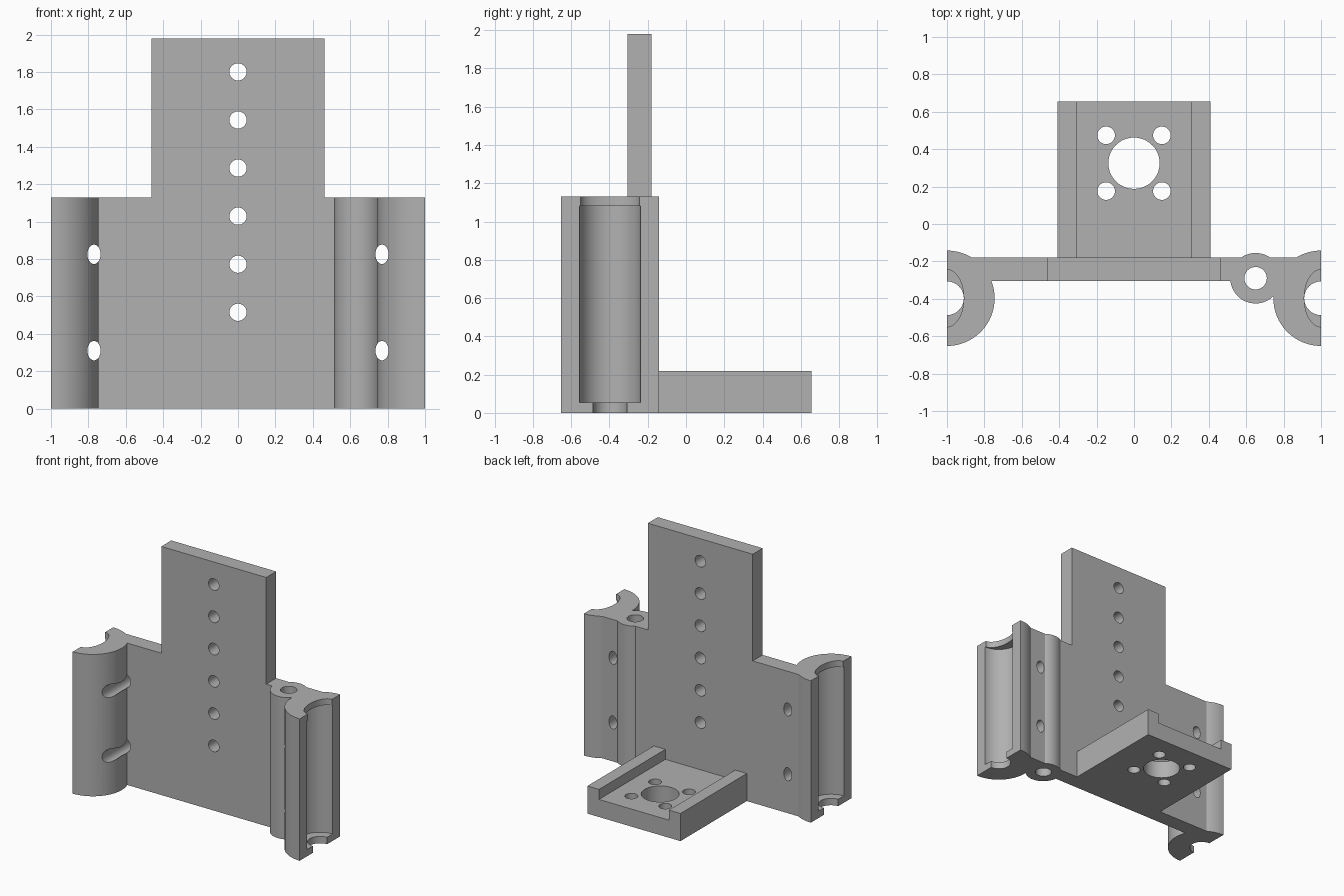
import bpy, bmesh, math
from mathutils import Matrix

cube = bpy.data.objects.get("Cube")
if cube:
    bpy.data.objects.remove(cube, do_unlink=True)

grey = bpy.data.materials.new("plain grey")
grey.use_nodes = True
grey.diffuse_color = (0.44, 0.44, 0.44, 1)
grey.node_tree.nodes["Principled BSDF"].inputs["Base Color"].default_value = grey.diffuse_color


def finish(bm, name):
    bmesh.ops.recalc_face_normals(bm, faces=bm.faces)
    mesh = bpy.data.meshes.new(name)
    bm.to_mesh(mesh)
    bm.free()
    mesh.materials.append(grey)
    obj = bpy.data.objects.new(name, mesh)
    bpy.context.collection.objects.link(obj)
    return obj


def box(name, x, y, z):
    bm = bmesh.new()
    bmesh.ops.create_cube(bm, size=1)
    for v in bm.verts:
        v.co = [(a + b) / 2 + (b - a) * c for (a, b), c in zip((x, y, z), v.co)]
    return finish(bm, name)


def post(name, x, y, z0, z1, rx, ry=None):
    """Upright cylinder, optionally elliptical."""
    bm = bmesh.new()
    m = Matrix.Translation((x, y, (z0 + z1) / 2)) @ Matrix.Diagonal((rx, ry or rx, 1, 1))
    bmesh.ops.create_cone(bm, cap_ends=True, segments=64, radius1=1, radius2=1,
                          depth=z1 - z0, matrix=m)
    return finish(bm, name)


def drill(name, x, z, rx, rz):
    """Cylinder running front to back."""
    bm = bmesh.new()
    m = (Matrix.Translation((x, -0.4, z)) @ Matrix.Diagonal((rx, 1, rz, 1))
         @ Matrix.Rotation(math.pi / 2, 4, 'X'))
    bmesh.ops.create_cone(bm, cap_ends=True, segments=40, radius1=1, radius2=1,
                          depth=0.9, matrix=m)
    return finish(bm, name)


def combine(target, tool, operation):
    tool.hide_render = True
    mod = target.modifiers.new(operation, 'BOOLEAN')
    mod.operation, mod.object, mod.solver = operation, tool, 'EXACT'
    bpy.context.view_layer.objects.active = target
    bpy.ops.object.modifier_apply(modifier=mod.name)
    bpy.data.objects.remove(tool, do_unlink=True)


H = 1.13        # height of the lower body
TUBE_Y = -0.397

# T-shaped back plate from a profile
bm = bmesh.new()
outline = [(-1, 0), (1, 0), (1, H), (0.462, H), (0.462, 1.98),
           (-0.462, 1.98), (-0.462, H), (-1, H)]
face = bm.faces.new([bm.verts.new((x, -0.305, z)) for x, z in outline])
side = bmesh.ops.extrude_face_region(bm, geom=[face])["geom"]
bmesh.ops.translate(bm, verts=[g for g in side if isinstance(g, bmesh.types.BMVert)],
                    vec=(0, 0.125, 0))
bracket = finish(bm, "mounting_bracket")

# Rod sleeves at both ends, trimmed to half tubes
for s in (-1, 1):
    combine(bracket, post("sleeve", s, TUBE_Y, 0, H, 0.255), 'UNION')
# Screw boss beside the left sleeve
combine(bracket, post("screw_boss", 0.65, -0.29, 0, H, 0.135), 'UNION')
# Rear platform
combine(bracket, box("platform", (-0.41, 0.41), (-0.25, 0.655), (0, 0.22)), 'UNION')

for s in (-1, 1):
    combine(bracket, box("trim", sorted((s, s * 1.5)), (-1, 1), (-1, 2)), 'DIFFERENCE')
    # Bore, narrow bottom outlet and oval top mouth
    combine(bracket, post("bore", s, TUBE_Y, 0.055, 1.08, 0.16), 'DIFFERENCE')
    combine(bracket, post("outlet", s, TUBE_Y, -0.1, 0.1, 0.09), 'DIFFERENCE')
    combine(bracket, post("mouth", s, TUBE_Y, 1.0, 1.2, 0.09, 0.153), 'DIFFERENCE')
    # Tie slots
    for z in (0.31, 0.825):
        combine(bracket, drill("slot", s * 0.77, z, 0.035, 0.052), 'DIFFERENCE')

# Hole through the boss
combine(bracket, post("boss_hole", 0.65, -0.29, -0.1, 1.3, 0.06), 'DIFFERENCE')

# Column of holes in the back plate
for i in range(6):
    combine(bracket, drill("plate_hole", 0, 0.515 + i * 0.257, 0.046, 0.046), 'DIFFERENCE')

# Platform channel and its holes
combine(bracket, box("channel", (-0.308, 0.308), (-0.18, 0.8), (0.14, 0.4)), 'DIFFERENCE')
combine(bracket, post("centre_hole", 0, 0.325, -0.1, 0.4, 0.137), 'DIFFERENCE')
for x in (-0.149, 0.149):
    for y in (0.176, 0.474):
        combine(bracket, post("bolt_hole", x, y, -0.1, 0.4, 0.047), 'DIFFERENCE')

# Smooth the round walls, keep the edges crisp
bpy.ops.object.select_all(action='DESELECT')
bracket.select_set(True)
bpy.context.view_layer.objects.active = bracket
bpy.ops.object.shade_smooth_by_angle(angle=math.radians(25))
